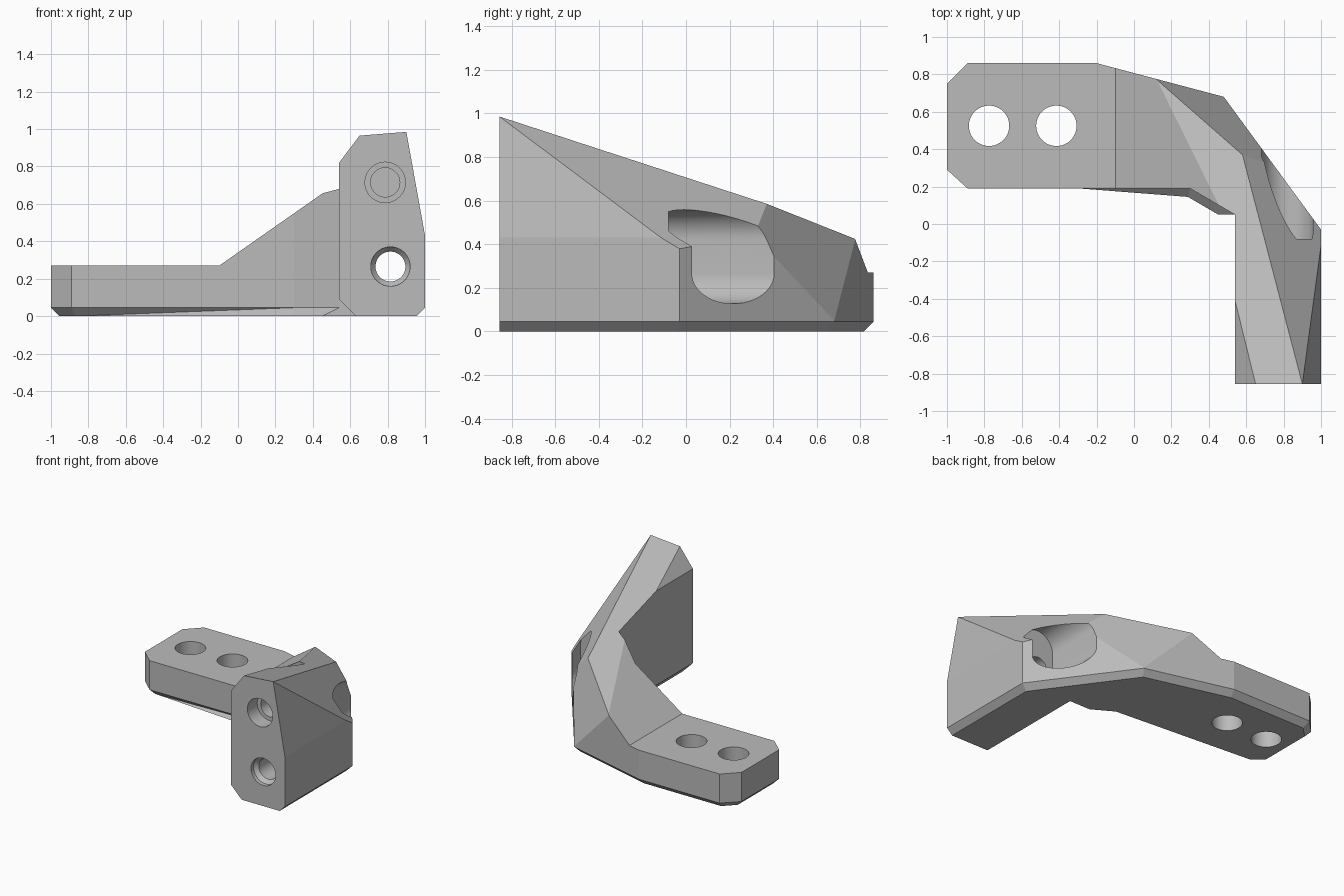
import bpy, bmesh
from math import cos, sin, pi
from mathutils import Vector

if "Cube" in bpy.data.objects:
    bpy.data.objects.remove(bpy.data.objects["Cube"])

grey = bpy.data.materials.new("plain grey")
grey.use_nodes = True
COLOR = (0.5, 0.5, 0.5, 1)
grey.diffuse_color = COLOR
grey.node_tree.nodes["Principled BSDF"].inputs["Base Color"].default_value = COLOR


def make_object(name, bm):
    bmesh.ops.recalc_face_normals(bm, faces=bm.faces)
    mesh = bpy.data.meshes.new(name)
    bm.to_mesh(mesh)
    bm.free()
    obj = bpy.data.objects.new(name, mesh)
    mesh.materials.append(grey)
    bpy.context.collection.objects.link(obj)
    return obj


def loft(rings):
    """Closed solid through rings of 3D points."""
    bm = bmesh.new()
    loops = [[bm.verts.new(p) for p in ring] for ring in rings]
    n = len(loops[0])
    for low, high in zip(loops, loops[1:]):
        for i in range(n):
            j = (i + 1) % n
            bm.faces.new((low[i], low[j], high[j], high[i]))
    bm.faces.new(loops[0])
    bm.faces.new(loops[-1])
    return bm


def along_y(points, start, end):
    return loft([[(x, y, z) for x, z in points] for y in (start, end)])


def circle(u, v, radius, first=0, last=2 * pi, steps=48):
    return [(u + radius * cos(first + (last - first) * i / steps),
             v + radius * sin(first + (last - first) * i / steps)) for i in range(steps)]


def cut(target, bm, name="cutter"):
    """Subtract a solid from the target, then discard it."""
    cutter = make_object(name, bm)
    cutter.hide_render = True
    mod = target.modifiers.new(name, 'BOOLEAN')
    mod.operation, mod.solver, mod.object = 'DIFFERENCE', 'EXACT', cutter
    bpy.context.view_layer.objects.active = target
    bpy.ops.object.modifier_apply(modifier=mod.name)
    bpy.data.objects.remove(cutter)


def slice_off(target, point, normal):
    """Remove everything on the normal side of a plane."""
    point, normal = Vector(point), Vector(normal).normalized()
    bm = bmesh.new()
    bmesh.ops.create_cube(bm, size=4)
    matrix = normal.to_track_quat('Z', 'Y').to_matrix().to_4x4()
    matrix.translation = point + normal * 2
    bm.transform(matrix)
    cut(target, bm)


def plane_through(a, b, c):
    a, b, c = Vector(a), Vector(b), Vector(c)
    n = (b - a).cross(c - a)
    return a, (n if n.z > 0 else -n)


# Angled bracket body: plan outline with a chamfered underside
FRONT = -0.855
outline = [(-1, 0.75), (-0.89, 0.86), (-0.2, 0.86), (0.48, 0.68), (1, -0.03),
           (1, FRONT), (0.54, FRONT), (0.54, 0.05), (0.3, 0.19), (-0.89, 0.19), (-1, 0.29)]
body = loft([[(x, y, z) for x, y in outline] for z in (0, 1.2)])
bottom = [e for e in body.edges
          if all(v.co.z < 0.01 for v in e.verts) and not all(v.co.y < -0.8 for v in e.verts)]
bmesh.ops.bevel(body, geom=bottom, offset=0.045, segments=1, affect='EDGES')
bracket = make_object("angle_bracket", body)

# Flat arm and the ramp rising to the corner
cut(bracket, along_y([(-2, 0.27), (-0.1, 0.27), (0.5, 0.69), (0.5, 2), (-2, 2)], -2, 2))

# Sloping top, outer facets and leaning side wall
peak, crest = (0.9, FRONT, 0.985), (0.58, 0.37, 0.585)
slice_off(bracket, *plane_through(peak, (0.65, FRONT, 0.965), crest))
slice_off(bracket, *plane_through(peak, (1, -0.04, 0.385), crest))
slice_off(bracket, *plane_through(crest, (0.12, 0.775, 0.42), (0.48, 0.68, 0.05)))
slice_off(bracket, (1, 0, 0.43), (1, 0, 0.18))

# Leg chamfers: lower outside, lower inside, upper inside
slice_off(bracket, (1, 0, 0.09), (1, 0, -1))
cut(bracket, along_y([(0.44, 0.19), (0.73, -0.1), (0.44, -0.1)], -1, 0.05))
cut(bracket, along_y([(0.5, 0.767), (0.7, 1.031), (0.5, 1.1)], -1, 0))

# Vertical bolt holes through the arm
for x in (-0.775, -0.415):
    cut(bracket, loft([[(u, v, z) for u, v in circle(x, 0.525, 0.108)] for z in (-0.5, 0.6)]))

# Long round-ended pocket behind the lower screw
slot = circle(0.82, 0.42, 0.138, 0, pi, 24) + [(0.682, 0.42)]
slot += circle(0.82, 0.265, 0.138, pi, 2 * pi, 24) + [(0.958, 0.265)]
cut(bracket, along_y(slot, -0.08, 1))

# Lower screw hole with a countersink
sink = [(FRONT - 0.1, 0.105), (FRONT + 0.03, 0.105), (FRONT + 0.06, 0.08), (0.1, 0.08)]
cut(bracket, loft([[(u, y, v) for u, v in circle(0.815, 0.265, r)] for y, r in sink]))

# Upper blind hole with a stepped bore
cut(bracket, along_y(circle(0.787, 0.715, 0.108), -1, FRONT + 0.12))
cut(bracket, along_y(circle(0.787, 0.715, 0.078), -1, FRONT + 0.25))

# Smooth the bores only
bpy.ops.object.select_all(action='DESELECT')
bracket.select_set(True)
bpy.context.view_layer.objects.active = bracket
bpy.ops.object.shade_smooth_by_angle(angle=0.16)
